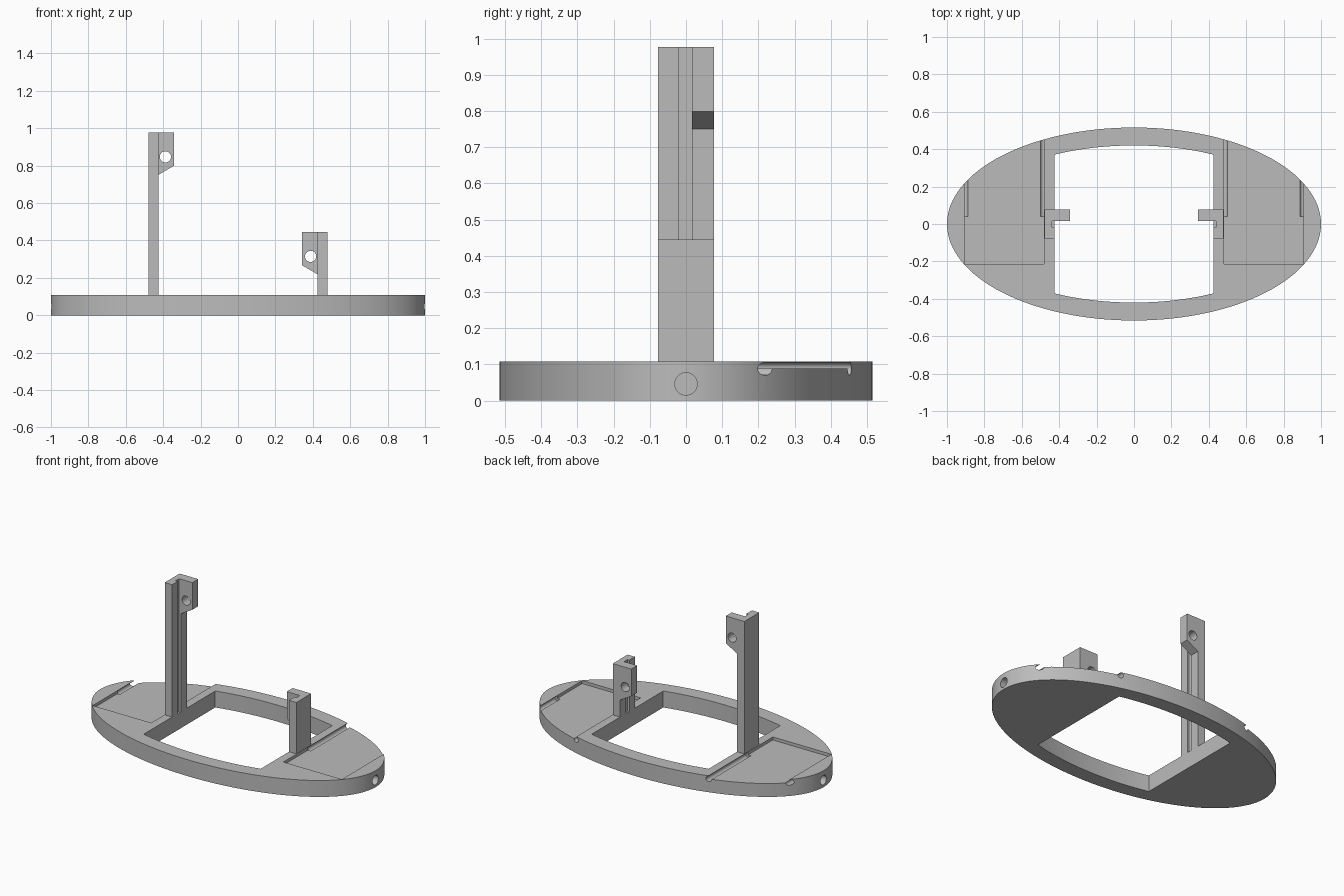
import bpy, bmesh, math
from mathutils import Matrix, Vector

cube = bpy.data.objects.get("Cube")
if cube:
    bpy.data.objects.remove(cube, do_unlink=True)

grey = bpy.data.materials.new("plain grey")
grey.use_nodes = True
COLOUR = (0.5, 0.5, 0.5, 1)
grey.diffuse_color = COLOUR
grey.node_tree.nodes["Principled BSDF"].inputs["Base Color"].default_value = COLOUR

TOP = 0.108      # top of the base
FLOOR = 0.088    # floor of the side recesses
INNER = 0.425    # half width of the central opening
OUTER = 0.478    # outer face of the posts


def prism(name, points, low, high, axis="z"):
    """Extrude a 2D outline along z, or an (x, z) outline along y."""
    bm = bmesh.new()
    place = (lambda u, v, h: (u, v, h)) if axis == "z" else (lambda u, v, h: (u, h, v))
    face = bm.faces.new([bm.verts.new(place(u, v, low)) for u, v in points])
    grown = bmesh.ops.extrude_face_region(bm, geom=[face])
    moved = [g for g in grown["geom"] if isinstance(g, bmesh.types.BMVert)]
    bmesh.ops.translate(bm, verts=moved, vec=Vector(place(0, 0, high - low)))
    bmesh.ops.recalc_face_normals(bm, faces=bm.faces)
    return add_object(name, bm)


def rod(name, start, end, radius):
    """Round cutter between two points."""
    a, b = Vector(start), Vector(end)
    bm = bmesh.new()
    turn = (b - a).to_track_quat("Z", "Y").to_matrix().to_4x4()
    bmesh.ops.create_cone(bm, cap_ends=True, segments=32, radius1=radius, radius2=radius,
                          depth=(b - a).length,
                          matrix=Matrix.Translation((a + b) / 2) @ turn)
    return add_object(name, bm)


def add_object(name, bm):
    mesh = bpy.data.meshes.new(name)
    bm.to_mesh(mesh)
    bm.free()
    mesh.materials.append(grey)
    obj = bpy.data.objects.new(name, mesh)
    bpy.context.collection.objects.link(obj)
    return obj


def cut(obj, cutters):
    """Subtract the cutters in turn, bake the result and drop the cutters."""
    for cutter in cutters:
        cutter.hide_render = True
        mod = obj.modifiers.new("cut", "BOOLEAN")
        mod.operation = "DIFFERENCE"
        mod.solver = "EXACT"
        mod.object = cutter
    graph = bpy.context.evaluated_depsgraph_get()
    baked = bpy.data.meshes.new_from_object(obj.evaluated_get(graph))
    obj.modifiers.clear()
    obj.data = baked
    for cutter in cutters:
        bpy.data.objects.remove(cutter, do_unlink=True)


def smooth(obj):
    bpy.ops.object.select_all(action="DESELECT")
    obj.select_set(True)
    bpy.context.view_layer.objects.active = obj
    bpy.ops.object.shade_smooth_by_angle(angle=math.radians(30))


def box_outline(x0, x1, y0, y1):
    return [(x0, y0), (x1, y0), (x1, y1), (x0, y1)]


# Oval base
STEPS = 128
oval = [(math.cos(i * math.tau / STEPS), 0.516 * math.sin(i * math.tau / STEPS))
        for i in range(STEPS)]
base = prism("oval_base", oval, 0, TOP)

# Central opening with straight sides and curved ends
curve = [(x, 0.42 * math.sqrt(1 - (x / 0.905) ** 2))
         for x in [INNER * (i / 12 - 1) for i in range(25)]]
opening = curve + [(x, -y) for x, y in reversed(curve)]
cutters = [prism("opening_cutter", opening, -0.1, 0.3)]

# Side recesses, round channels along their edges and blind end holes
for s in (-1, 1):
    cutters.append(prism("recess_cutter", box_outline(s * 0.48, s * 0.905, -0.215, 0.7),
                         FLOOR, 0.3))
    for x in (0.482, 0.905):
        cutters.append(rod("channel_cutter", (s * x, 0.04, FLOOR), (s * x, 0.7, FLOOR), 0.018))
    cutters.append(rod("end_hole_cutter", (s * 0.9, 0, 0.046), (s * 1.1, 0, 0.046), 0.031))
cut(base, cutters)
smooth(base)

# Grooved posts, each with a drilled bracket at its top
for side, s, height in (("right", -1, 0.977), ("left", 1, 0.445)):
    deep = INNER + 0.014
    section = [(OUTER, -0.077), (INNER, -0.077), (INNER, -0.019), (deep, -0.019),
               (deep, 0.016), (INNER, 0.016), (INNER, 0.077), (OUTER, 0.077)]
    post = prism(side + "_post", [(s * x, y) for x, y in section], TOP, height)

    tip = 0.343
    profile = [(INNER, height), (INNER, height - 0.226), (tip, height - 0.178), (tip, height)]
    bracket = prism(side + "_bracket", [(s * x, z) for x, z in profile], 0.016, 0.077, "y")
    z = height - 0.13
    cut(bracket, [rod("pin_cutter", (s * 0.388, -0.1, z), (s * 0.388, 0.2, z), 0.03)])
    smooth(bracket)
